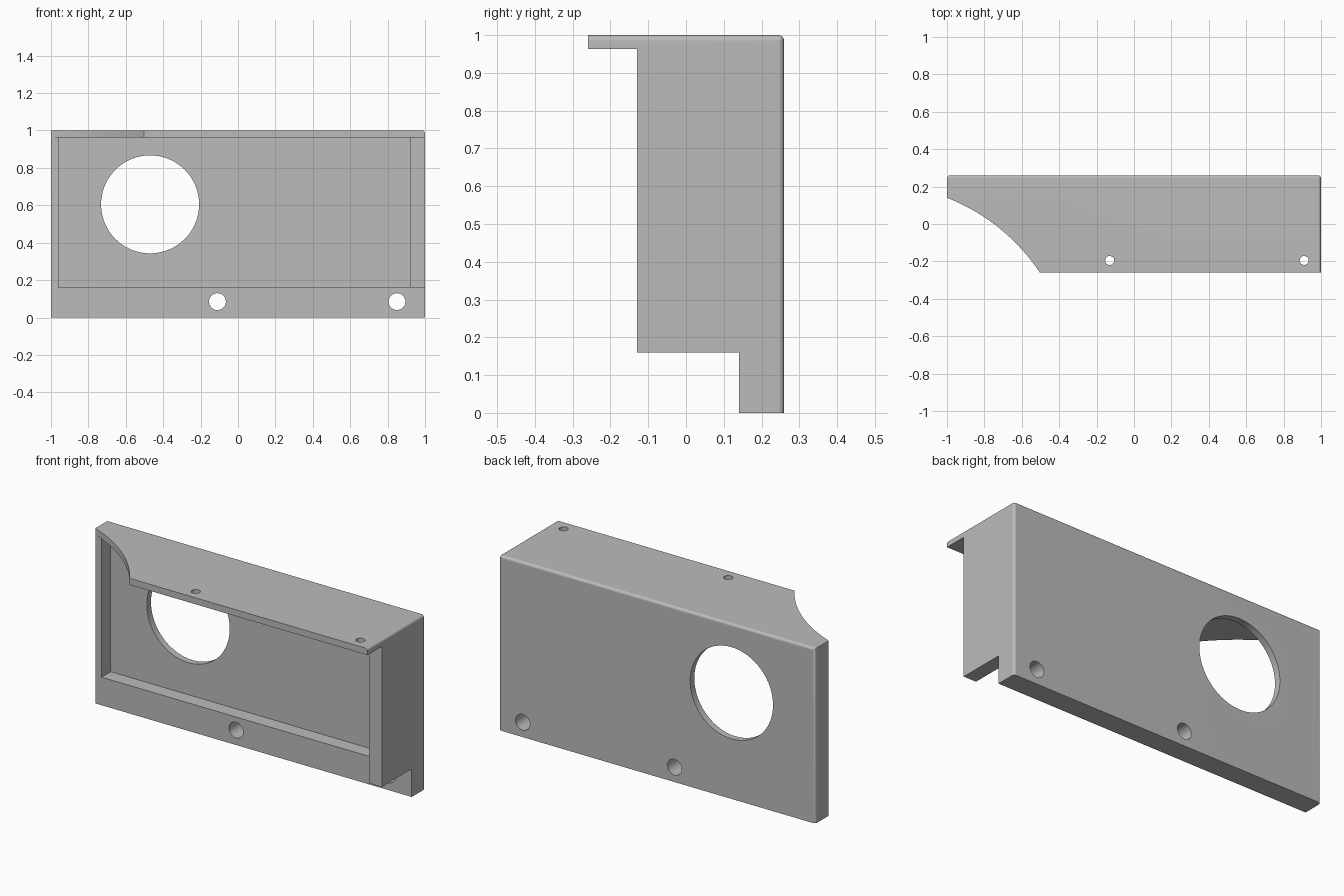
import bpy
import bmesh
from math import radians
from mathutils import Matrix, Vector

default = bpy.data.objects.get("Cube")
if default:
    bpy.data.objects.remove(default, do_unlink=True)

# Single plain grey
grey = bpy.data.materials.new("plain grey")
grey.use_nodes = True
colour = (0.5, 0.5, 0.5, 1)
grey.diffuse_color = colour
grey.node_tree.nodes["Principled BSDF"].inputs["Base Color"].default_value = colour


def add_object(name, bm):
    mesh = bpy.data.meshes.new(name)
    bm.to_mesh(mesh)
    bm.free()
    mesh.materials.append(grey)
    obj = bpy.data.objects.new(name, mesh)
    bpy.context.collection.objects.link(obj)
    return obj


def box_mesh(low, high):
    low, high = Vector(low), Vector(high)
    bm = bmesh.new()
    place = Matrix.Translation((low + high) / 2) @ Matrix.Diagonal((*(high - low), 1))
    bmesh.ops.create_cube(bm, size=1, matrix=place)
    return bm


def box(name, low, high):
    return add_object(name, box_mesh(low, high))


def cylinder(name, centre, radius, depth, axis="Z", sides=48):
    bm = bmesh.new()
    turn = Matrix.Rotation(radians(90), 4, "X") if axis == "Y" else Matrix()
    bmesh.ops.create_cone(bm, cap_ends=True, segments=sides, radius1=radius,
                          radius2=radius, depth=depth,
                          matrix=Matrix.Translation(centre) @ turn)
    return add_object(name, bm)


# Solid block with the outer back, top and right-hand edges rounded
TOP, PLATE, LEDGE, BAR, BACK = 1, 0.963, 0.16, 0.14, 0.222
bm = box_mesh((-1, -0.26, 0), (1, 0.26, TOP))


def is_rounded(edge):
    mid = sum((v.co for v in edge.verts), Vector()) / 2
    at_back, at_top, at_end = mid.y > 0.2, mid.z > 0.9, abs(mid.x) > 0.9
    return (at_back and (at_top or (at_end and mid.z > 0.1))) or (at_top and mid.x > 0.9)


bmesh.ops.bevel(bm, geom=[e for e in bm.edges if is_rounded(e)], offset=0.016,
                offset_type="OFFSET", segments=4, profile=0.5, affect="EDGES")
housing = add_object("housing_cover", bm)

# Cutters: open front, pocket, and the steps around the end block
cutters = [
    box("front_opening", (-2, -1, -1), (0.92, BAR, PLATE)),
    box("pocket", (-0.96, -1, LEDGE), (0.92, BACK, PLATE)),
    box("end_block_underside", (0.9, -1, -1), (2, BAR, LEDGE)),
    box("end_block_front", (0.9, -1, -1), (2, -0.13, PLATE)),
    cylinder("large_port", (-0.47, 0.2, 0.605), 0.262, 1, "Y", 96),
    cylinder("top_plate_arc", (-1.386, -0.847, 1), 1.06, 0.2, sides=256),
]
# Screw holes through the lower bar and the top plate
for x in (-0.11, 0.85):
    cutters.append(cylinder("bar_hole", (x, 0.2, 0.085), 0.045, 1, "Y"))
for x in (-0.13, 0.91):
    cutters.append(cylinder("plate_hole", (x, -0.195, 1), 0.024, 0.2))

bpy.ops.object.select_all(action="DESELECT")
bpy.context.view_layer.objects.active = housing
housing.select_set(True)
for cutter in cutters:
    cutter.hide_render = True
    cut = housing.modifiers.new(cutter.name, "BOOLEAN")
    cut.operation = "DIFFERENCE"
    cut.solver = "EXACT"
    cut.object = cutter
    bpy.ops.object.modifier_apply(modifier=cut.name)
for cutter in cutters:
    bpy.data.objects.remove(cutter, do_unlink=True)

# Smooth the fillets and bores, keep the flats flat
bpy.ops.object.shade_smooth_by_angle(angle=radians(30))
weighted = housing.modifiers.new("even_flats", "WEIGHTED_NORMAL")
weighted.keep_sharp = True
